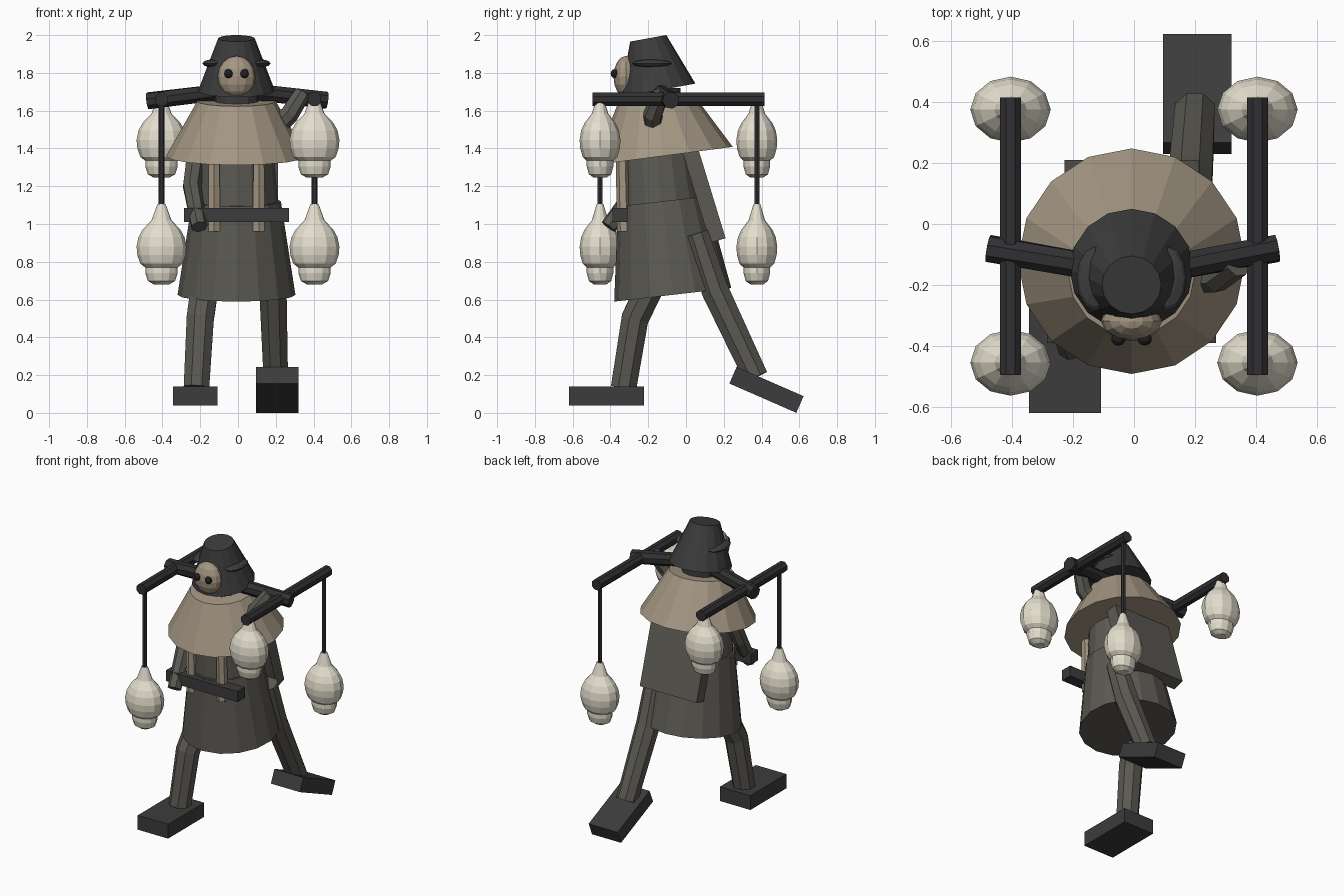
import bpy
import bmesh
from math import cos, sin, pi, radians
from mathutils import Vector, Matrix

cube = bpy.data.objects.get("Cube")
if cube:
    bpy.data.objects.remove(cube, do_unlink=True)


def material(name, color):
    m = bpy.data.materials.new(name)
    m.use_nodes = True
    m.diffuse_color = (*color, 1)
    bsdf = next(n for n in m.node_tree.nodes if n.type == 'BSDF_PRINCIPLED')
    bsdf.inputs["Base Color"].default_value = (*color, 1)
    bsdf.inputs["Roughness"].default_value = 0.9
    return m


CHARCOAL = material("charcoal", (0.045, 0.045, 0.046))
IRON = material("dark iron", (0.03, 0.03, 0.033))
COAT = material("grey brown cloth", (0.105, 0.1, 0.085))
TAN = material("tan hide", (0.37, 0.305, 0.225))
CREAM = material("cream clay", (0.77, 0.73, 0.61))
BLACK = material("eye black", (0.015, 0.015, 0.017))


def finish(name, bm, mat):
    bmesh.ops.recalc_face_normals(bm, faces=bm.faces)
    mesh = bpy.data.meshes.new(name)
    bm.to_mesh(mesh)
    bm.free()
    mesh.materials.append(mat)
    obj = bpy.data.objects.new(name, mesh)
    bpy.context.collection.objects.link(obj)
    return obj


def loft(name, points, radii, mat, sides=8, turn=0.0):
    """Capped tube with one ring of the given radius at each point."""
    pts = [Vector(p) for p in points]
    bm = bmesh.new()
    rings = []
    for i, p in enumerate(pts):
        tangent = pts[min(i + 1, len(pts) - 1)] - pts[max(i - 1, 0)]
        q = Vector((0, 0, 1)).rotation_difference(tangent.normalized())
        ring = []
        for k in range(sides):
            a = turn + 2 * pi * k / sides
            ring.append(bm.verts.new(p + q @ Vector((cos(a), sin(a), 0)) * radii[i]))
        rings.append(ring)
    for low, high in zip(rings, rings[1:]):
        for k in range(sides):
            n = (k + 1) % sides
            bm.faces.new((low[k], low[n], high[n], high[k]))
    bm.faces.new(rings[0][::-1])
    bm.faces.new(rings[-1])
    return finish(name, bm, mat)


def box(name, center, size, mat, tilt=0.0):
    bm = bmesh.new()
    bmesh.ops.create_cube(bm, size=1, matrix=Matrix.Diagonal((*size, 1)))
    obj = finish(name, bm, mat)
    obj.location = center
    obj.rotation_euler.x = radians(tilt)
    return obj


def ellipsoid(name, center, radii, mat, u=12, v=8):
    bm = bmesh.new()
    bmesh.ops.create_uvsphere(bm, u_segments=u, v_segments=v, radius=1,
                              matrix=Matrix.Diagonal((*radii, 1)))
    obj = finish(name, bm, mat)
    obj.location = center
    return obj


MID = -0.008  # body centre line

# Clothing, leaning forward
loft("skirt", [(MID, -0.07, 0.625), (MID, -0.127, 1.12)], [0.312, 0.235], COAT, 16)
loft("torso", [(MID, -0.13, 1.08), (MID, -0.17, 1.55)], [0.222, 0.18], COAT, 16)
loft("cape", [(MID, -0.122, 1.36), (MID, -0.16, 1.65)], [0.373, 0.208], TAN, 16)
box("back_panel", (MID, 0.087, 1.18), (0.44, 0.085, 0.56), COAT, 17)
box("belt_bar", (MID, -0.35, 1.047), (0.555, 0.08, 0.075), CHARCOAL)
for side, name in ((-1, "right_strap"), (1, "left_strap")):
    x = MID + side * 0.118
    loft(name, [(x, -0.33, 0.96), (x, -0.34, 1.4)], [0.035, 0.033], TAN, 6, pi / 6)

# Head
loft("neck", [(MID, -0.15, 1.62), (MID, -0.15, 1.72)], [0.12, 0.12], CHARCOAL, 12)
loft("hat", [(MID, -0.15, 1.707), (MID, -0.2, 1.983)], [0.203, 0.097], CHARCOAL, 16)
ellipsoid("face", (MID, -0.318, 1.78), (0.1, 0.066, 0.11), TAN)
for side, label in ((-1, "right"), (1, "left")):
    ellipsoid(label + "_eye", (MID + side * 0.043, -0.377, 1.796),
              (0.024, 0.022, 0.024), BLACK, 10, 6)
    ellipsoid(label + "_hat_flap", (MID + side * 0.12, -0.18, 1.85),
              (0.06, 0.105, 0.022), CHARCOAL, 12, 6)

# Arms
loft("right_arm", [(-0.205, -0.41, 0.985), (-0.245, -0.25, 1.2), (-0.21, -0.15, 1.45)],
     [0.045, 0.05, 0.055], COAT, 7)
loft("left_arm", [(0.15, -0.17, 1.47), (0.27, -0.175, 1.58), (0.34, -0.13, 1.69)],
     [0.055, 0.052, 0.045], COAT, 7)

# Legs and feet
loft("right_leg", [(-0.22, -0.33, 0.135), (-0.2, -0.27, 0.5), (-0.15, -0.1, 0.85)],
     [0.073, 0.078, 0.08], COAT, 8, pi / 8)
loft("left_leg", [(0.2, 0.37, 0.19), (0.185, 0.153, 0.65), (0.19, 0.055, 0.95)],
     [0.07, 0.078, 0.068], COAT, 8, pi / 8)
box("right_foot", (-0.226, -0.421, 0.09), (0.236, 0.398, 0.1), CHARCOAL)
box("left_foot", (0.207, 0.426, 0.122), (0.225, 0.387, 0.096), CHARCOAL, -23.6)

# Carrying yoke: bent cross beam and a long pole at each end
loft("yoke_beam", [(-0.478, -0.08, 1.652), (0, -0.165, 1.71), (0.47, -0.08, 1.655)],
     [0.046, 0.046, 0.046], IRON, 8, pi / 8)
for side, label in ((-1, "right"), (1, "left")):
    x = side * 0.405
    loft(label + "_pole", [(x, -0.495, 1.66), (x, 0.415, 1.66)],
         [0.038, 0.038], IRON, 8, pi / 8)

# Hanging jars: radius and height steps around the belly centre
JAR = [(.04, -.19), (.072, -.172), (.086, -.13), (.086, -.1), (.112, -.08),
       (.128, -.035), (.132, .01), (.122, .06), (.1, .1), (.064, .138),
       (.053, .15), (.022, .235)]
for side, label in ((-1, "right"), (1, "left")):
    for y, end in ((-0.455, "front"), (0.375, "back")):
        high = (side > 0) == (y < 0)
        z = 1.435 if high else 0.87
        x = side * 0.405
        jar = loft(f"{label}_{end}_jar", [(0, 0, h) for r, h in JAR],
                   [r for r, h in JAR], CREAM, 12)
        jar.location = (x, y, z)
        jar.scale.y = 0.82
        loft(f"{label}_{end}_rope", [(x, y, z + 0.2), (x, y, 1.66)],
             [0.015, 0.015], IRON, 6)
